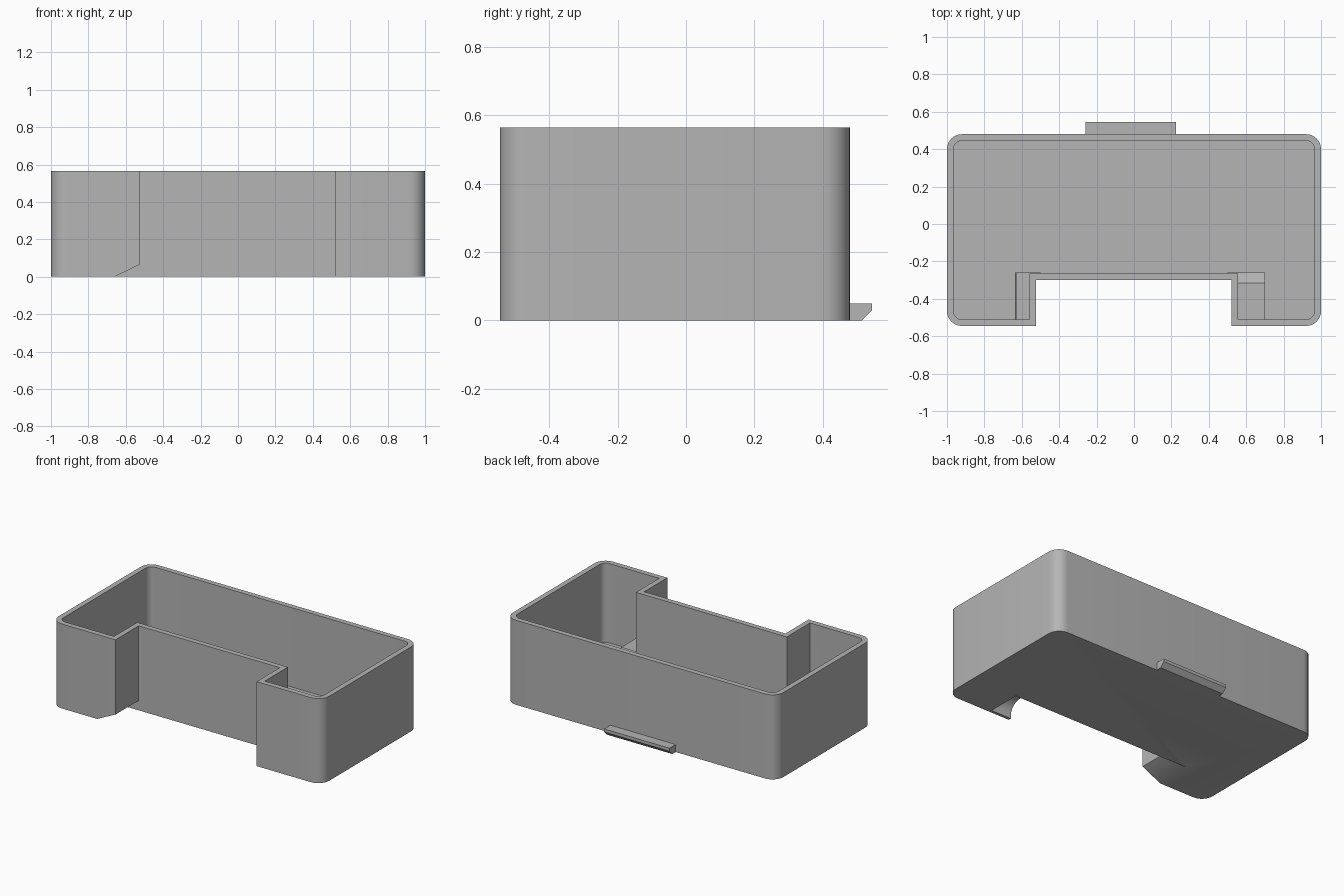
import bpy, bmesh, math
from mathutils import Vector

if "Cube" in bpy.data.objects:
    bpy.data.objects.remove(bpy.data.objects["Cube"], do_unlink=True)

grey = bpy.data.materials.new("plain grey")
grey.use_nodes = True
grey.diffuse_color = (0.46, 0.46, 0.46, 1)
grey.node_tree.nodes["Principled BSDF"].inputs["Base Color"].default_value = (0.46, 0.46, 0.46, 1)


def prism(name, points, axis, low, high):
    """Extrude a 2D outline along one axis."""
    place = {"X": lambda u, v, w: (w, u, v),
             "Y": lambda u, v, w: (u, w, v),
             "Z": lambda u, v, w: (u, v, w)}[axis]
    bm = bmesh.new()
    base = bm.faces.new([bm.verts.new(place(u, v, low)) for u, v in points])
    extruded = bmesh.ops.extrude_face_region(bm, geom=[base])
    moved = [g for g in extruded["geom"] if isinstance(g, bmesh.types.BMVert)]
    bmesh.ops.translate(bm, verts=moved, vec=place(0, 0, high - low))
    bmesh.ops.recalc_face_normals(bm, faces=bm.faces)
    mesh = bpy.data.meshes.new(name)
    bm.to_mesh(mesh)
    bm.free()
    mesh.materials.append(grey)
    obj = bpy.data.objects.new(name, mesh)
    bpy.context.collection.objects.link(obj)
    return obj


def cut(target, cutter):
    """Subtract a cutter, apply the result and delete the cutter."""
    mod = target.modifiers.new("cut", "BOOLEAN")
    mod.operation = "DIFFERENCE"
    mod.solver = "EXACT"
    mod.object = cutter
    bpy.context.view_layer.update()
    graph = bpy.context.evaluated_depsgraph_get()
    result = bpy.data.meshes.new_from_object(target.evaluated_get(graph))
    target.modifiers.clear()
    target.data = result
    bpy.data.objects.remove(cutter, do_unlink=True)


def tray_outline(side, front, back, notch_left, notch_right, notch_y, radius, steps=8):
    """U-shaped outline with four rounded outer corners and a sharp notch."""
    corners = [(side, front, radius), (side, back, radius),
               (-side, back, radius), (-side, front, radius),
               (notch_left, front, 0), (notch_left, notch_y, 0),
               (notch_right, notch_y, 0), (notch_right, front, 0)]
    outline = []
    for i, (x, y, r) in enumerate(corners):
        p = Vector((x, y))
        if not r:
            outline.append(p)
            continue
        a = (Vector(corners[i - 1][:2]) - p).normalized()
        b = (Vector(corners[(i + 1) % len(corners)][:2]) - p).normalized()
        centre = p + r * (a + b)
        for k in range(steps + 1):
            t = math.pi / 2 * k / steps
            outline.append(centre - r * (b * math.cos(t) + a * math.sin(t)))
    return outline


# Outer body and hollow interior
tray = prism("tray", tray_outline(1, -0.545, 0.48, -0.525, 0.52, -0.30, 0.08), "Z", 0, 0.565)
cavity = prism("cavity", tray_outline(0.965, -0.51, 0.445, -0.56, 0.555, -0.265, 0.045),
               "Z", 0.035, 0.7)

# Raised floor inside both front arms, above the undercuts
cut(cavity, prism("right_arm_floor",
                  [(-0.26, 0), (-0.26, 0.09), (-0.29, 0.12), (-0.315, 0.14), (-0.6, 0.14), (-0.6, 0)],
                  "X", 0.5, 0.70))
cut(cavity, prism("left_arm_floor",
                  [(-0.638, 0), (-0.63, 0.06), (-0.56, 0.09), (-0.5, 0.09), (-0.5, 0)],
                  "Y", -0.6, -0.26))
cut(tray, cavity)

# Sloped underside of one arm, hooked pocket under the other
cut(tray, prism("arm_chamfer", [(-0.708, -0.023), (-0.48, 0.087), (-0.48, -0.023)],
                "Y", -0.6, -0.30))
cut(tray, prism("arm_pocket",
                [(-0.525, -0.02), (-0.525, 0.035), (-0.512, 0.065), (-0.485, 0.09),
                 (-0.45, 0.10), (-0.33, 0.10), (-0.30, 0.07), (-0.30, -0.02)],
                "X", 0.48, 0.67))

# Latch tab at the foot of the back wall
tab = prism("back_latch_tab",
            [(0.47, 0), (0.515, 0), (0.545, 0.03), (0.545, 0.05), (0.47, 0.05)],
            "X", -0.26, 0.225)

for obj in (tray, tab):
    bpy.ops.object.select_all(action="DESELECT")
    obj.select_set(True)
    bpy.context.view_layer.objects.active = obj
    bpy.ops.object.shade_smooth_by_angle(angle=math.radians(30))
